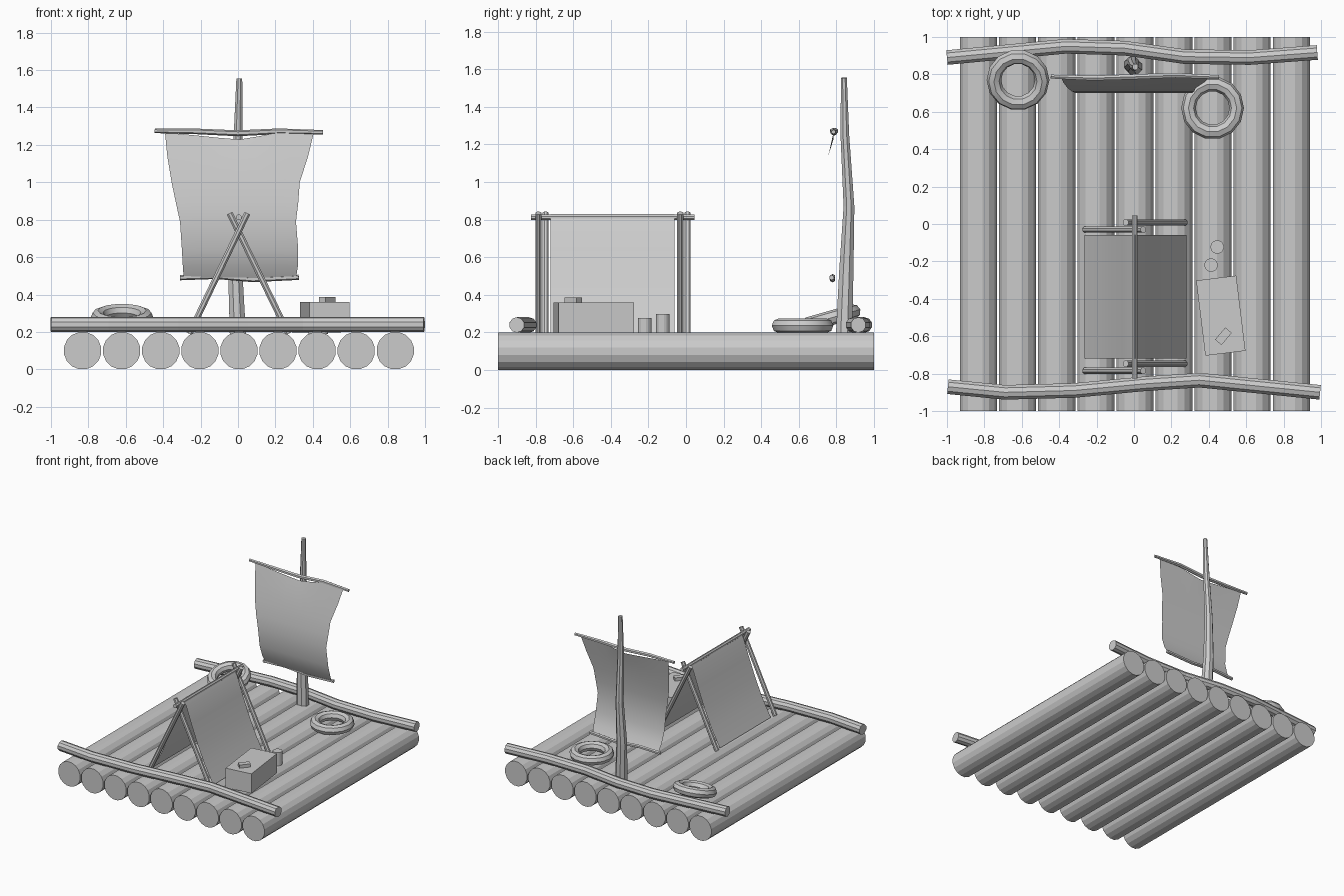
import bpy, bmesh, math
from mathutils import Vector

if "Cube" in bpy.data.objects:
    bpy.data.objects.remove(bpy.data.objects["Cube"])


def finish(name, bm, smooth=False):
    me = bpy.data.meshes.new(name)
    bm.to_mesh(me)
    bm.free()
    ob = bpy.data.objects.new(name, me)
    bpy.context.collection.objects.link(ob)
    for p in me.polygons:
        p.use_smooth = smooth
    return ob


def tube(name, pts, radii, sides=8):
    """Capped, faceted pole along a path; radii is one number or one per point."""
    pts = [Vector(p) for p in pts]
    if not isinstance(radii, (list, tuple)):
        radii = [radii] * len(pts)
    bm = bmesh.new()
    rings = []
    for i, p in enumerate(pts):
        d = (pts[min(i + 1, len(pts) - 1)] - pts[max(i - 1, 0)]).normalized()
        ref = Vector((1, 0, 0)) if abs(d.z) > 0.7 else Vector((0, 0, 1))
        u = d.cross(ref).normalized()
        v = d.cross(u)
        ring = []
        for k in range(sides):
            a = math.tau * (k + 0.5) / sides
            ring.append(bm.verts.new(p + (u * math.cos(a) + v * math.sin(a)) * radii[i]))
        rings.append(ring)
    for a, b in zip(rings, rings[1:]):
        for k in range(sides):
            n = (k + 1) % sides
            bm.faces.new((a[k], a[n], b[n], b[k]))
    bm.faces.new(rings[0])
    bm.faces.new(rings[-1])
    bmesh.ops.recalc_face_normals(bm, faces=bm.faces)
    return finish(name, bm)


def sheet(name, rows):
    """Thin cloth from rows of points."""
    bm = bmesh.new()
    vs = [[bm.verts.new(p) for p in row] for row in rows]
    for a, b in zip(vs, vs[1:]):
        for k in range(len(a) - 1):
            bm.faces.new((a[k], a[k + 1], b[k + 1], b[k]))
    return finish(name, bm, True)


def box(name, loc, size, angle):
    bm = bmesh.new()
    bmesh.ops.create_cube(bm, size=1)
    bmesh.ops.scale(bm, vec=size, verts=bm.verts)
    ob = finish(name, bm)
    ob.location = loc
    ob.rotation_euler.z = math.radians(angle)
    return ob


# Deck logs
for i in range(9):
    x = 0.005 + (i - 4) * 0.209
    tube(f"deck_log_{i + 1}", [(x, -1, 0.1), (x, 1, 0.1)], 0.101, 16)

# Bent cross poles at front and back
front = [(-0.995, -0.87), (-0.69, -0.90), (-0.32, -0.89), (0.05, -0.855),
         (0.35, -0.835), (0.995, -0.90)]
back = [(-1.0, 0.89), (-0.365, 0.95), (-0.05, 0.94), (0.27, 0.895),
        (0.62, 0.89), (0.98, 0.917)]
for name, path in (("front_cross_pole", front), ("back_cross_pole", back)):
    tube(name, [(x, y, 0.24) for x, y in path], 0.041, 10)

# Mast
tube("mast", [(0.0, 0.84, 0.17), (-0.015, 0.853, 0.53), (-0.005, 0.867, 0.87),
              (0.0, 0.845, 1.25), (0.007, 0.84, 1.555)],
     [0.047, 0.041, 0.031, 0.025, 0.017], 8)

# Sail spars
tube("upper_spar", [(-0.445, 0.788, 1.275), (-0.22, 0.78, 1.272), (0.0, 0.787, 1.262),
                    (0.22, 0.795, 1.273), (0.455, 0.785, 1.267)],
     [0.012, 0.015, 0.016, 0.015, 0.012], 6)
tube("lower_spar", [(-0.31, 0.775, 0.49), (-0.12, 0.78, 0.497), (0.08, 0.78, 0.48),
                    (0.325, 0.775, 0.492)], 0.014, 6)

# Sail: left x, right x, y, z for each height
sail_rows = [(-0.39, 0.405, 0.785, 1.265), (-0.378, 0.375, 0.757, 1.14),
             (-0.355, 0.33, 0.727, 1.0), (-0.332, 0.322, 0.709, 0.89),
             (-0.31, 0.31, 0.70, 0.79), (-0.30, 0.322, 0.709, 0.64),
             (-0.295, 0.32, 0.737, 0.55), (-0.29, 0.31, 0.77, 0.487)]
dip = [0.0, 0.008, 0.018, 0.028, 0.036, 0.02, 0.0, 0.0, 0.0]
rows = []
for r, (xl, xr, y, z) in enumerate(sail_rows):
    rows.append([(xl + (xr - xl) * k / 8, y, z - (dip[k] if r == 0 else 0))
                 for k in range(9)])
sheet("sail", rows)

# Tent poles: a crossed pair at each end, with a ridge pole
for end, y in (("front", -0.785), ("back", -0.03)):
    tube(f"{end}_tent_pole_left", [(-0.26, y, 0.19), (0.05, y, 0.835)], 0.018)
    tube(f"{end}_tent_pole_right", [(0.27, y + 0.038, 0.19), (-0.045, y + 0.038, 0.835)], 0.018)
tube("tent_ridge_pole", [(0.005, -0.825, 0.812), (0.005, 0.045, 0.812)], 0.016)

# Tent cloth, sagging slightly inward
half = [(0.27, 0.2), (0.195, 0.34), (0.13, 0.49), (0.07, 0.65), (0.025, 0.78)]
profile = ([(-x + 0.005, z) for x, z in half] + [(0.005, 0.83)]
           + [(x + 0.01, z) for x, z in reversed(half)])
tent = sheet("tent_cloth", [[(x, y, z) for x, z in profile] for y in (-0.72, -0.39, -0.06)])
for e in tent.data.edges:
    a, b = (tent.data.vertices[i].co for i in e.vertices)
    e.use_edge_sharp = a.z > 0.82 and b.z > 0.82

# Life rings, one leaning on the back pole
for name, loc, tilt in (("left_life_ring", (-0.62, 0.77, 0.277), 16),
                        ("right_life_ring", (0.42, 0.62, 0.236), 0)):
    bpy.ops.mesh.primitive_torus_add(major_segments=14, minor_segments=8,
                                     major_radius=0.129, minor_radius=0.039,
                                     location=loc,
                                     rotation=(math.radians(tilt), 0, 0))
    bpy.context.object.name = name
    bpy.ops.object.shade_smooth_by_angle()

# Cargo
box("crate", (0.464, -0.49, 0.28), (0.216, 0.405, 0.16), 7)
box("small_box", (0.478, -0.6, 0.372), (0.085, 0.045, 0.028), 50)
tube("tall_can", [(0.445, -0.123, 0.19), (0.445, -0.123, 0.298)], 0.036, 16)
tube("short_can", [(0.412, -0.22, 0.19), (0.412, -0.22, 0.278)], 0.036, 16)
